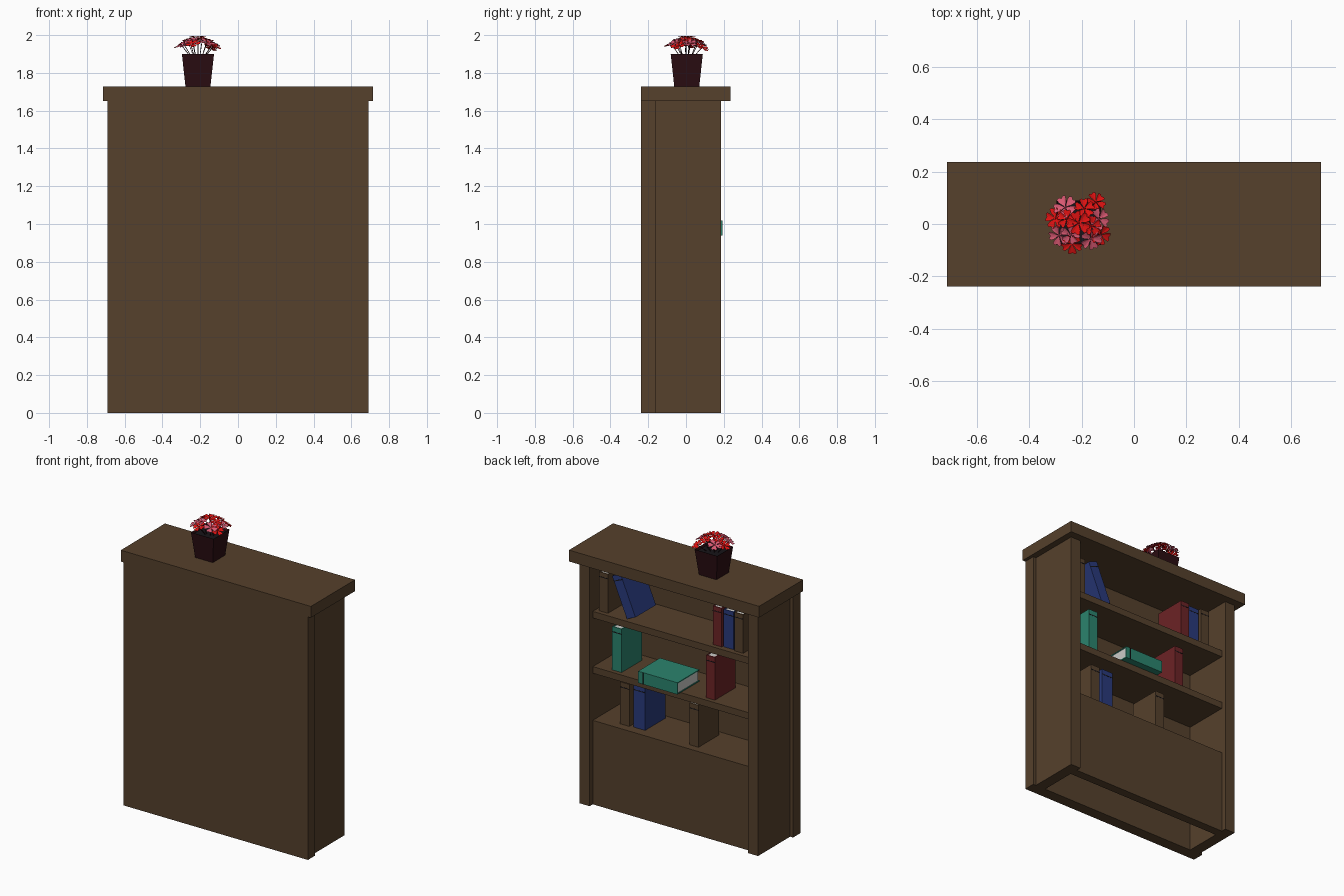
import bpy, bmesh, math
from mathutils import Vector, Matrix

if "Cube" in bpy.data.objects:
    bpy.data.objects.remove(bpy.data.objects["Cube"])


def material(name, rgb):
    m = bpy.data.materials.new(name)
    m.diffuse_color = (*rgb, 1)
    m.use_nodes = True
    m.node_tree.nodes["Principled BSDF"].inputs["Base Color"].default_value = m.diffuse_color
    return m


WOOD = material("brown_wood", (0.092, 0.052, 0.025))
BLUE = material("blue_cover", (0.022, 0.042, 0.20))
TEAL = material("teal_cover", (0.024, 0.23, 0.155))
MAROON = material("maroon_cover", (0.15, 0.017, 0.019))
PAPER = material("page_grey", (0.60, 0.60, 0.58))
DARK = material("dark_band", (0.008, 0.007, 0.009))
POT = material("dark_red_pot", (0.024, 0.004, 0.006))
RED = material("red_petal", (0.75, 0.006, 0.006))
PINK = material("pink_petal", (0.70, 0.10, 0.17))


def finish(bm, name, mats):
    me = bpy.data.meshes.new(name)
    bm.to_mesh(me)
    bm.free()
    for m in mats:
        me.materials.append(m)
    ob = bpy.data.objects.new(name, me)
    bpy.context.collection.objects.link(ob)
    return ob


def add_box(bm, lo, hi, index=0):
    lo, hi = Vector(lo), Vector(hi)
    mat = Matrix.Translation((lo + hi) / 2) @ Matrix.Diagonal((*(hi - lo), 1))
    verts = bmesh.ops.create_cube(bm, size=1, matrix=mat)["verts"]
    for f in {f for v in verts for f in v.link_faces}:
        f.material_index = index


def box(name, lo, hi, mat=WOOD):
    bm = bmesh.new()
    add_box(bm, lo, hi)
    return finish(bm, name, [mat])


# Bookcase carcass: closed panel faces -y, shelves open towards +y
box("closed_panel", (-0.692, -0.238, 0), (0.692, -0.16, 1.65))
box("top_slab", (-0.714, -0.238, 1.65), (0.714, 0.236, 1.727))
for side, s in (("left", -1), ("right", 1)):
    xs = sorted((s * 0.595, s * 0.67))
    box(side + "_side", (xs[0], -0.16, 0), (xs[1], 0.184, 1.65))
box("base_panel", (-0.595, 0.09, 0), (0.595, 0.15, 0.53))
SHELF = {"low": 0.57, "middle": 0.935, "high": 1.31}
for name, z in SHELF.items():
    box(name + "_shelf", (-0.595, -0.16, z - 0.045), (0.595, 0.15, z))


# Books: local origin at the +x bottom spine corner, spine faces +y
def book(name, mat, x, y, z, t, h, d=0.22, lean=0):
    c = 0.007
    bm = bmesh.new()
    add_box(bm, (-c, -d, 0), (0, 0, h))
    add_box(bm, (-t, -d, 0), (-t + c, 0, h))
    add_box(bm, (-t + c, -c, 0), (-c, 0, h))
    add_box(bm, (-t + c, -d + c, c / 2), (-c, -c, h - c / 2), 1)
    add_box(bm, (-t, 0, h * 0.87), (0, 0.001, h * 0.89), 2)
    ob = finish(bm, name, [mat, PAPER, DARK])
    ob.location = (x, y, z)
    ob.rotation_euler = (0, math.radians(lean), 0)


low, mid, high = SHELF.values()
book("low_brown_book_a", WOOD, 0.43, 0.094, low, 0.07, 0.285)
book("low_blue_book", BLUE, 0.335, 0.086, low, 0.088, 0.29)
book("low_brown_book_b", WOOD, -0.095, 0.099, low, 0.068, 0.285)
book("middle_teal_book", TEAL, 0.47, 0.12, mid, 0.07, 0.295)
book("lying_teal_book", TEAL, -0.07, 0.192, mid + 0.004, 0.08, 0.295, 0.235, 90)
book("middle_maroon_book", MAROON, -0.235, 0.12, mid, 0.066, 0.29)
book("high_brown_book_a", WOOD, 0.57, 0.12, high, 0.068, 0.265)
book("leaning_blue_book", BLUE, 0.36, 0.12, high, 0.07, 0.285, 0.22, 23)
book("high_maroon_book", MAROON, -0.285, 0.12, high, 0.067, 0.262)
book("high_blue_book", BLUE, -0.36, 0.11, high, 0.075, 0.255)
book("high_brown_book_b", WOOD, -0.447, 0.12, high, 0.067, 0.262)

# Tapered square flower pot with a dark soil inset
PX, PY = -0.212, 0.004
bm = bmesh.new()
bmesh.ops.create_cone(bm, cap_ends=True, segments=4, radius1=0.066 * math.sqrt(2),
                      radius2=0.085 * math.sqrt(2), depth=0.173,
                      matrix=Matrix.Translation((PX, PY, 1.8135)) @ Matrix.Rotation(math.pi / 4, 4, "Z"))
bm.faces.ensure_lookup_table()
rim = max(bm.faces, key=lambda f: f.calc_center_median().z)
bmesh.ops.inset_region(bm, faces=[rim], thickness=0.01, depth=0)
bmesh.ops.translate(bm, verts=rim.verts, vec=(0, 0, -0.015))
rim.material_index = 1
finish(bm, "flower_pot", [POT, DARK])

# Five-petalled flowers on a dome, with thin stems: x offset, y offset, colour, size
PETAL = [(0, 0, 0), (0.024, -0.015, 0.006), (0.040, -0.019, 0.008), (0.046, -0.010, 0.005),
         (0.040, 0, 0.004), (0.046, 0.010, 0.005), (0.040, 0.019, 0.008), (0.024, 0.015, 0.006)]
FLOWERS = [(0, 0, RED, 1.0), (-0.05, 0.06, PINK, 1.0), (0.022, 0.055, RED, 0.85),
           (0.066, 0.08, RED, 0.85), (0.078, 0.015, PINK, 0.9), (-0.088, 0.018, RED, 0.9),
           (-0.074, -0.048, PINK, 0.9), (0.084, -0.045, RED, 0.9), (0.048, -0.06, PINK, 0.95),
           (-0.025, -0.08, RED, 0.9), (-0.03, -0.045, PINK, 0.8), (0.05, -0.01, RED, 0.8),
           (-0.045, 0.015, RED, 0.8)]
for i, (dx, dy, mat, size) in enumerate(FLOWERS):
    r = math.hypot(dx, dy)
    z = 1.988 - 5.0 * r * r
    normal = Vector((dx * 6.5, dy * 6.5, 1)).normalized()
    place = (Matrix.Translation((PX + dx, PY + dy, z)) @ normal.to_track_quat("Z", "Y").to_matrix().to_4x4()
             @ Matrix.Rotation(i * 0.7, 4, "Z") @ Matrix.Scale(size, 4))
    bm = bmesh.new()
    for k in range(5):
        m = place @ Matrix.Rotation(k * math.tau / 5, 4, "Z")
        vs = [bm.verts.new(m @ Vector(p)) for p in PETAL]
        for a in range(1, 7):
            bm.faces.new((vs[0], vs[a], vs[a + 1]))
    bmesh.ops.create_cone(bm, cap_ends=True, segments=6, radius1=0.006, radius2=0.003, depth=0.006,
                          matrix=place @ Matrix.Translation((0, 0, 0.002)))
    finish(bm, f"flower_{i + 1}", [mat])
    root = Vector((PX + dx * 0.4, PY + dy * 0.4, 1.88))
    tip = place.translation
    axis = tip - root
    bm = bmesh.new()
    bmesh.ops.create_cone(bm, segments=4, radius1=0.002, radius2=0.002, depth=axis.length,
                          matrix=Matrix.Translation((root + tip) / 2)
                          @ axis.to_track_quat("Z", "Y").to_matrix().to_4x4())
    finish(bm, f"stem_{i + 1}", [POT])
